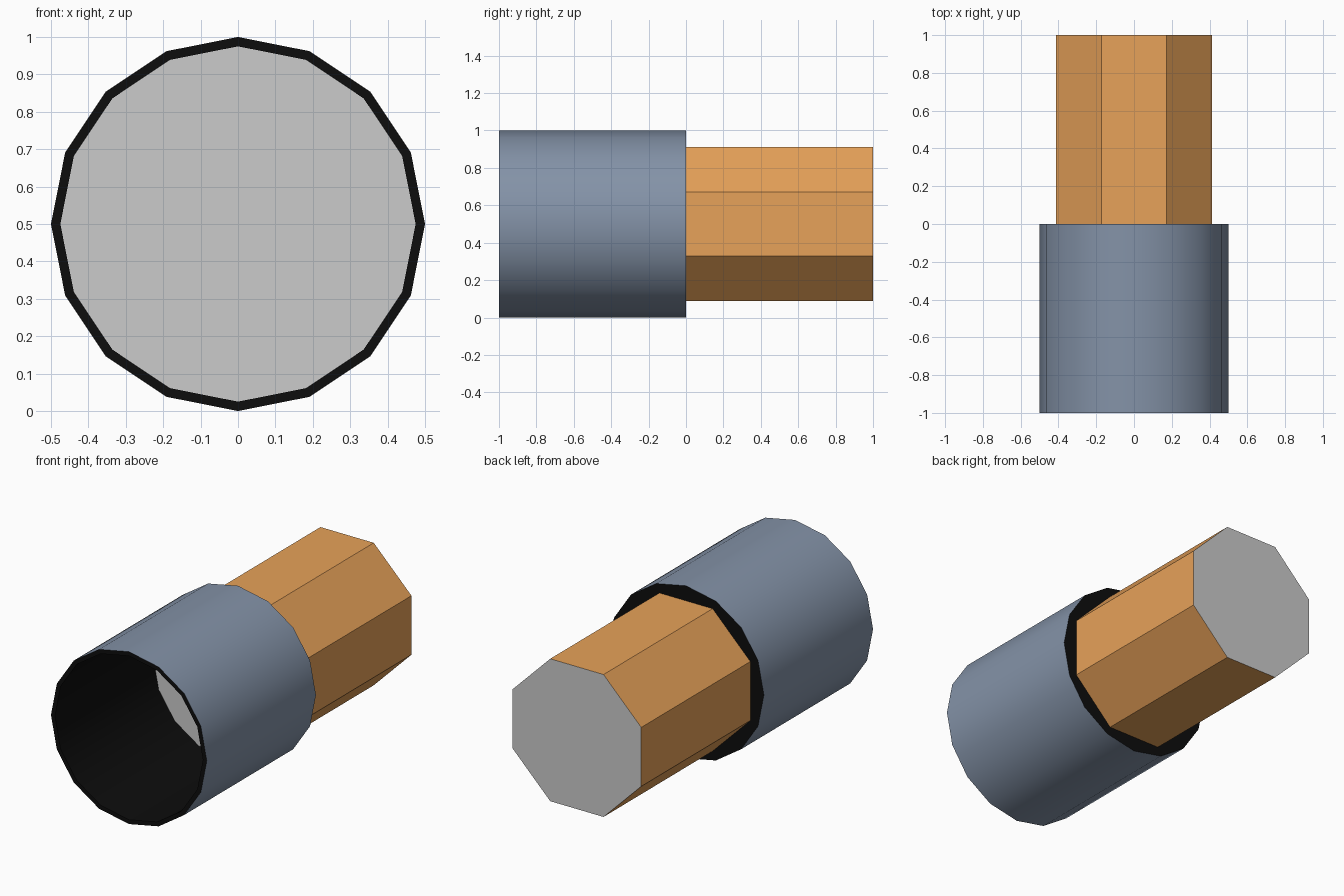
import bpy, bmesh
from math import pi, cos, sin, radians

if "Cube" in bpy.data.objects:
    bpy.data.objects.remove(bpy.data.objects["Cube"])


def material(name, rgb):
    m = bpy.data.materials.new(name)
    m.diffuse_color = (*rgb, 1)
    m.use_nodes = True
    m.node_tree.nodes["Principled BSDF"].inputs["Base Color"].default_value = m.diffuse_color
    return m


def lathe(name, sides, profile, band_slots, cap_slots, mats, turn=0.0):
    """Sweep (radius, y) points around the y axis at z = 0.5 and cap both ends."""
    bm = bmesh.new()
    rings = []
    for r, y in profile:
        angles = [turn + 2 * pi * i / sides for i in range(sides)]
        rings.append([bm.verts.new((r * cos(a), y, 0.5 + r * sin(a))) for a in angles])
    for a, b, slot in zip(rings, rings[1:], band_slots):
        for i in range(sides):
            j = (i + 1) % sides
            bm.faces.new((a[i], b[i], b[j], a[j])).material_index = slot
    for ring, slot in zip((rings[0], rings[-1]), cap_slots):
        bm.faces.new(ring).material_index = slot
    bmesh.ops.recalc_face_normals(bm, faces=bm.faces)
    me = bpy.data.meshes.new(name)
    bm.to_mesh(me)
    bm.free()
    for m in mats:
        me.materials.append(m)
    ob = bpy.data.objects.new(name, me)
    bpy.context.collection.objects.link(ob)
    return ob


steel = material("blue_grey", (0.23, 0.29, 0.39))
black = material("black", (0.004, 0.004, 0.004))
orange = material("orange", (0.80, 0.36, 0.10))

# Hollow 16-sided sleeve: grey inner disc, black bore and rims, blue-grey outside
sleeve = lathe("sleeve", 16,
               [(0.475, -0.1), (0.475, -1), (0.5, -1), (0.5, 0)],
               [1, 1, 0], [2, 1], [steel, black, None])
bpy.context.view_layer.objects.active = sleeve
sleeve.select_set(True)
bpy.ops.object.shade_smooth_by_angle(angle=radians(30))

# Octagonal plug with flat sides and a grey end, seated in the sleeve
lathe("plug", 8, [(0.447, -0.05), (0.447, 1)], [0], [0, 1], [orange, None], pi / 8)
